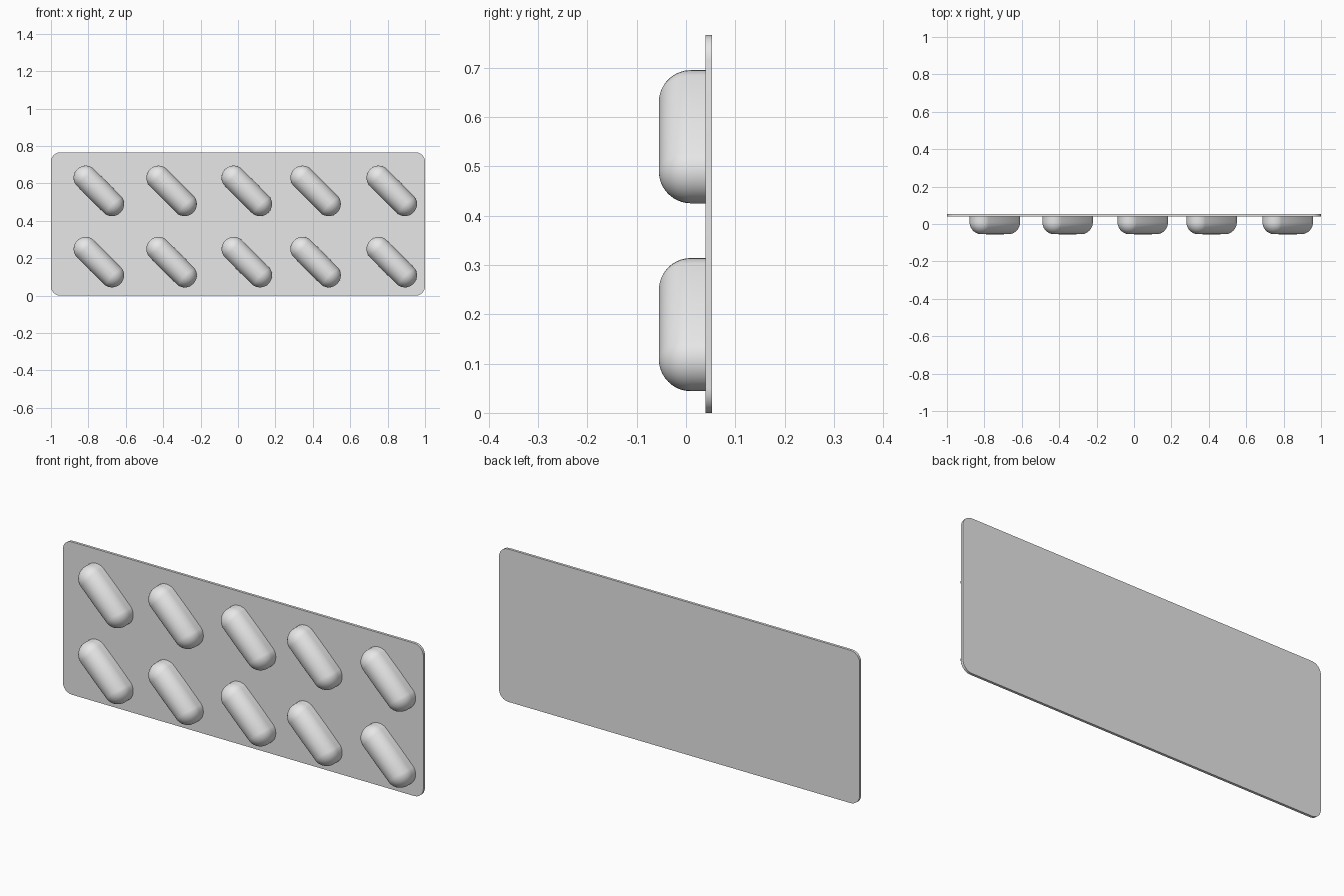
import bpy, bmesh, math
from mathutils import Matrix, Vector

if "Cube" in bpy.data.objects:
    bpy.data.objects.remove(bpy.data.objects["Cube"], do_unlink=True)

HEIGHT = 0.766
PLATE_FRONT, PLATE_BACK = 0.04, 0.053
RADIUS, HALF_LENGTH, WALL = 0.065, 0.099, 0.031

grey = bpy.data.materials.new("light grey")
grey.use_nodes = True
grey.diffuse_color = (0.8, 0.8, 0.8, 1)
grey.node_tree.nodes["Principled BSDF"].inputs["Base Color"].default_value = grey.diffuse_color


def finish(bm, name):
    """Turn a bmesh into a shaded mesh datablock."""
    bmesh.ops.recalc_face_normals(bm, faces=bm.faces)
    mesh = bpy.data.meshes.new(name)
    bm.to_mesh(mesh)
    bm.free()
    mesh.materials.append(grey)
    return mesh


def place(mesh, name, matrix=Matrix()):
    obj = bpy.data.objects.new(name, mesh)
    obj.matrix_world = matrix
    bpy.context.collection.objects.link(obj)
    return obj


# Backing card: thin slab with rounded corners
bm = bmesh.new()
size = Vector((2, PLATE_BACK - PLATE_FRONT, HEIGHT))
bmesh.ops.create_cube(bm, size=1)
for v in bm.verts:
    v.co = v.co * size + Vector((0, (PLATE_FRONT + PLATE_BACK) / 2, HEIGHT / 2))
corners = [e for e in bm.edges if abs(e.verts[0].co.y - e.verts[1].co.y) > 0.001]
bmesh.ops.bevel(bm, geom=corners, offset=0.05, segments=6, profile=0.5, affect='EDGES')
card = place(finish(bm, "backing_card"), "backing_card")

# Capsule blister: half sphere stretched along x, with a straight wall to the card
bm = bmesh.new()
bmesh.ops.create_uvsphere(bm, u_segments=32, v_segments=32, radius=RADIUS)
bmesh.ops.delete(bm, geom=[v for v in bm.verts if v.co.z < -0.0001], context='VERTS')
for v in bm.verts:
    if abs(v.co.x) > 0.0001:
        v.co.x += math.copysign(HALF_LENGTH, v.co.x)
rim = [e for e in bm.edges if e.is_boundary]
wall = bmesh.ops.extrude_edge_only(bm, edges=rim)["geom"]
for v in wall:
    if isinstance(v, bmesh.types.BMVert):
        v.co.z -= WALL
blister = finish(bm, "capsule_blister")

# Two rows of five tilted capsules
tilt = Matrix.Rotation(math.radians(45), 4, 'Y') @ Matrix.Rotation(math.radians(90), 4, 'X')
parts = [card]
for row, z in (("lower", 0.179), ("upper", 0.56)):
    for i, x in enumerate((-0.744, -0.355, 0.047, 0.415, 0.822)):
        spot = Matrix.Translation((x, PLATE_FRONT - WALL + 0.001, z))
        parts.append(place(blister, f"{row}_capsule_{i + 1}", spot @ tilt))

# Smooth shading with sharp card edges
bpy.ops.object.select_all(action='DESELECT')
for obj in parts[:2]:
    obj.select_set(True)
bpy.context.view_layer.objects.active = card
for mesh in (card.data, blister):
    for p in mesh.polygons:
        p.use_smooth = True
    mesh.set_sharp_from_angle(angle=math.radians(35))
bpy.ops.object.select_all(action='DESELECT')
